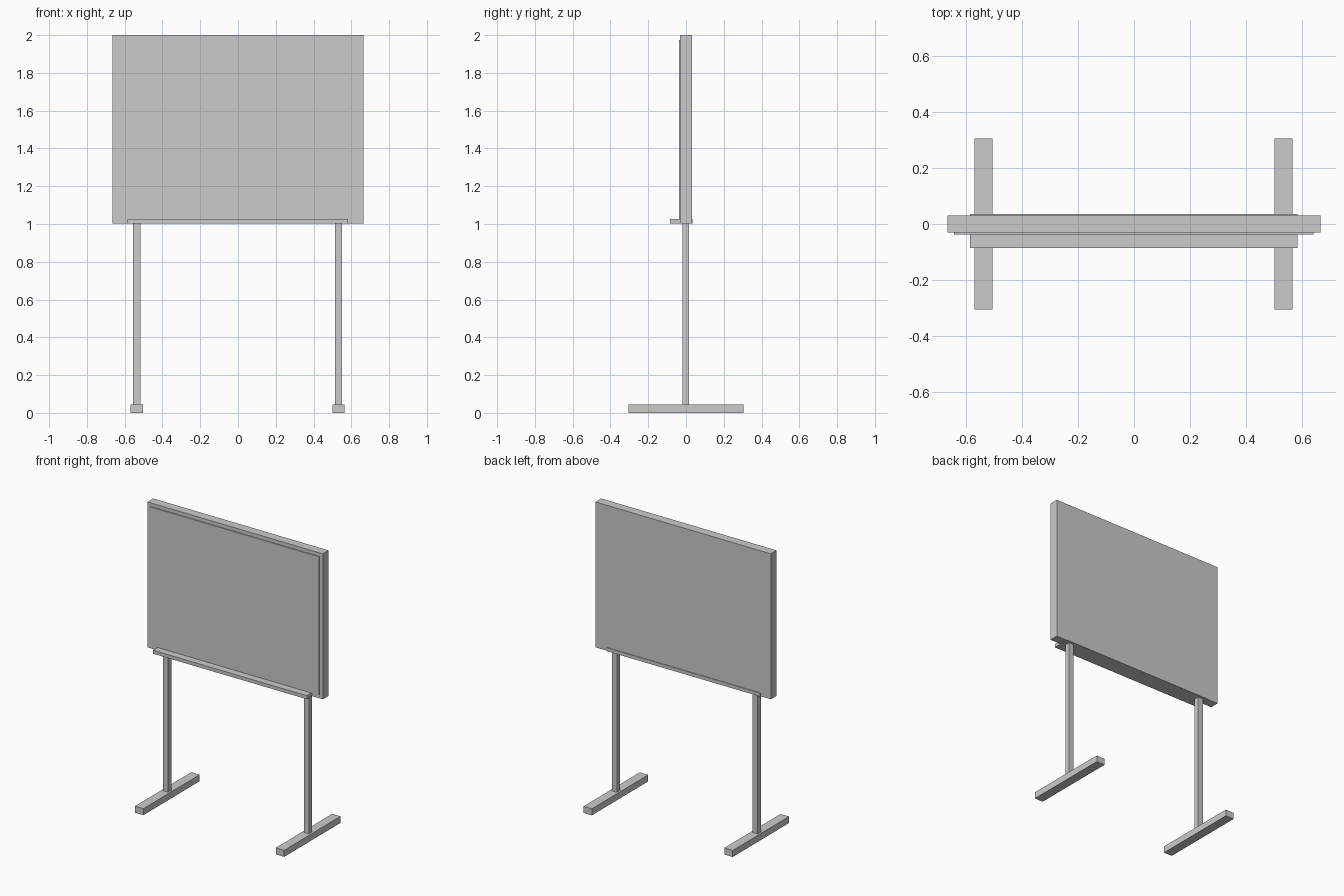
import bpy

if "Cube" in bpy.data.objects:
    bpy.data.objects.remove(bpy.data.objects["Cube"])


def box(name, x, y, z):
    """Axis-aligned box from (min, max) ranges."""
    bpy.ops.mesh.primitive_cube_add(
        size=1, location=[(r[0] + r[1]) / 2 for r in (x, y, z)])
    ob = bpy.context.object
    ob.name = name
    ob.scale = [r[1] - r[0] for r in (x, y, z)]
    bpy.ops.object.transform_apply(location=False, rotation=False, scale=True)
    return ob


# Board: backing slab and slightly proud writing surface
box("board_frame", (-0.665, 0.665), (-0.031, 0.031), (1.003, 2.0))
box("writing_surface", (-0.642, 0.640), (-0.037, -0.02), (1.025, 1.975))

# Pen tray along the bottom edge, passing just through the back
box("pen_tray", (-0.585, 0.582), (-0.086, 0.035), (1.002, 1.026))

# Legs: post standing on a long foot, one per side
for side, cx in (("left", -0.536), ("right", 0.532)):
    box(side + "_post", (cx - 0.019, cx + 0.019), (-0.019, 0.017), (0.045, 1.003))
    box(side + "_foot", (cx - 0.032, cx + 0.032), (-0.305, 0.305), (0.0, 0.045))
